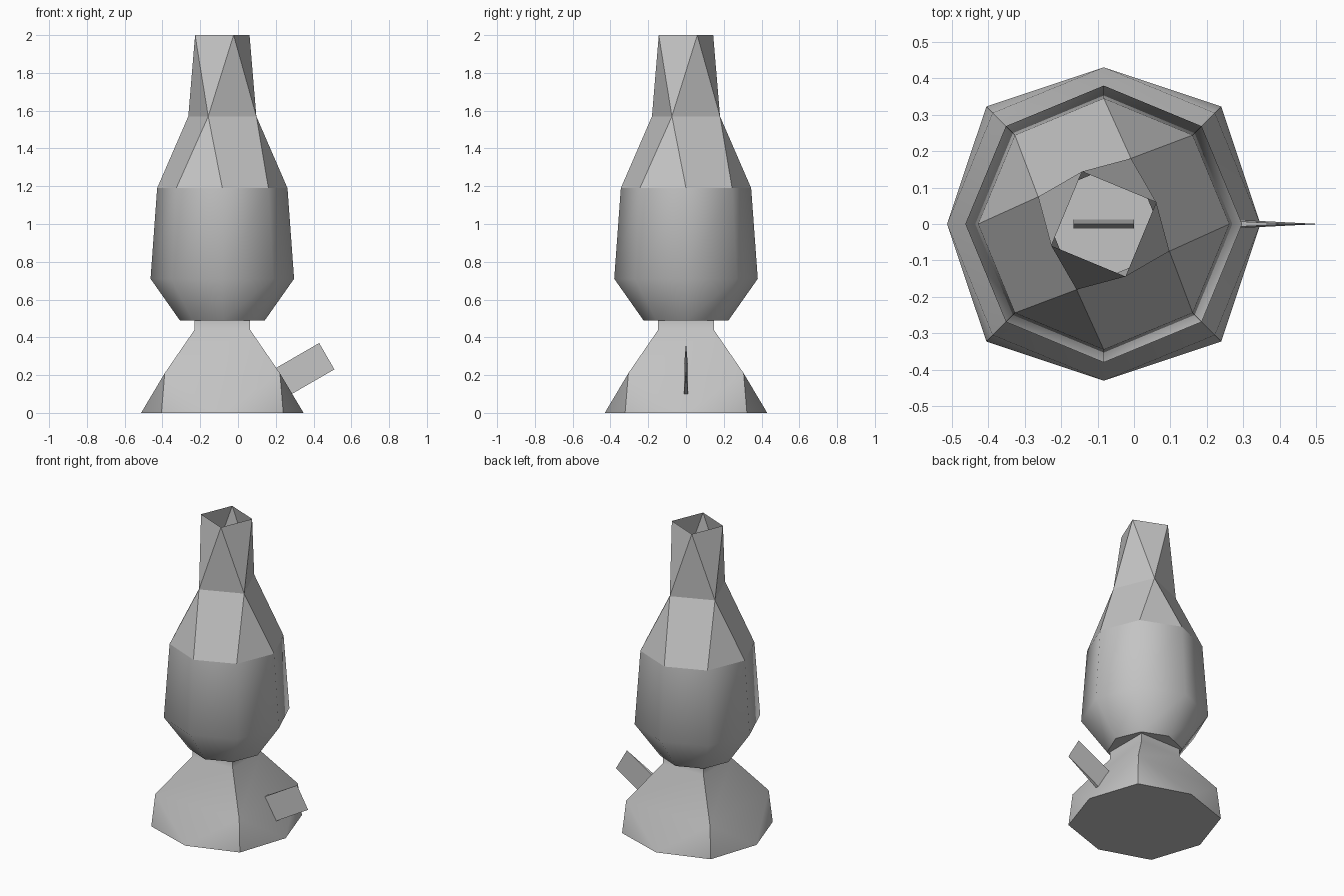
import bpy, bmesh, math
from mathutils import Matrix, Vector

if "Cube" in bpy.data.objects:
    bpy.data.objects.remove(bpy.data.objects["Cube"])

CX = -0.083  # lamp axis

grey = bpy.data.materials.new("plain grey")
grey.diffuse_color = (0.55, 0.55, 0.55, 1)
grey.use_nodes = True
grey.node_tree.nodes["Principled BSDF"].inputs["Base Color"].default_value = grey.diffuse_color


def make(name, verts, faces, matrix, smooth=lambda c: False):
    bm = bmesh.new()
    vs = [bm.verts.new(v) for v in verts]
    for f in faces:
        face = bm.faces.new([vs[i] for i in f])
        face.smooth = smooth(face.calc_center_median())
    bmesh.ops.recalc_face_normals(bm, faces=bm.faces)
    me = bpy.data.meshes.new(name)
    bm.to_mesh(me)
    bm.free()
    me.materials.append(grey)
    ob = bpy.data.objects.new(name, me)
    ob.matrix_world = matrix
    bpy.context.collection.objects.link(ob)
    return ob


def ring(n, r, z, start=0):
    return [(r * math.cos(a), r * math.sin(a), z)
            for a in (math.radians(start + 360 * i / n) for i in range(n))]


def bridge(a, b, n):
    return [(a + i, a + (i + 1) % n, b + (i + 1) % n, b + i) for i in range(n)]


axis = Matrix.Translation((CX, 0, 0))
R2 = math.sqrt(2)

# Base: eight-cornered foot closing into a square neck
verts = ring(4, 0.43, 0) + ring(4, 0.456, 0, 45)
for half, z in ((0.305, 0.21), (0.147, 0.44), (0.147, 0.50)):
    verts += ring(4, half * R2, z, 45)
faces = [(0, 4, 1, 5, 2, 6, 3, 7), (16, 17, 18, 19)]
for i in range(4):
    j = (i + 1) % 4
    faces += [(i, 4 + i, 8 + i), (4 + i, j, 8 + i), (j, 8 + j, 8 + i)]
faces += bridge(8, 12, 4) + bridge(12, 16, 4)
base = make("base", verts, faces, axis)
bpy.context.view_layer.objects.active = base
base.select_set(True)
bpy.ops.object.shade_smooth_by_angle(angle=math.radians(40))
base.select_set(False)

# Chimney: octagonal bulb, twisting into a four-sided open spout
verts = ring(8, 0.225, 0.49) + ring(8, 0.38, 0.71) + ring(8, 0.345, 1.19)
verts += ring(4, 0.195, 1.57, 67.5) + ring(4, 0.156, 2.0, 22.5)
faces = [tuple(range(8))] + bridge(0, 8, 8) + bridge(8, 16, 8)
for i in range(4):
    j = (i + 1) % 4
    a, b, c = (16 + (2 * i + k) % 8 for k in (1, 2, 3))
    faces += [(a, b, 24 + i), (b, c, 24 + j, 24 + i)]        # shoulder
    faces += [(24 + i, 28 + j, 28 + i), (24 + i, 24 + j, 28 + j)]  # spout
make("glass_chimney", verts, faces, axis, lambda c: 0.5 < c.z < 1.15)


# Wedge-shaped plates: wick and winding knob
def wedge(name, width, thick, length, matrix):
    w, t = width / 2, thick / 2
    v = [(-w, -t, 0), (w, -t, 0), (w, t, 0), (-w, t, 0), (-w, 0, length), (w, 0, length)]
    f = [(0, 3, 2, 1), (0, 1, 5, 4), (2, 3, 4, 5), (1, 2, 5), (3, 0, 4)]
    make(name, v, f, matrix)


wedge("wick", 0.165, 0.026, 0.32, Matrix.Translation((CX, 0, 0.49)))
tip = Vector((0.47, 0, 0.30))
direction = Vector((math.cos(math.radians(30)), 0, 0.5))
wedge("winding_knob", 0.161, 0.028, 0.32,
      Matrix.Translation(tip - direction * 0.32) @ Matrix.Rotation(math.radians(60), 4, 'Y'))
